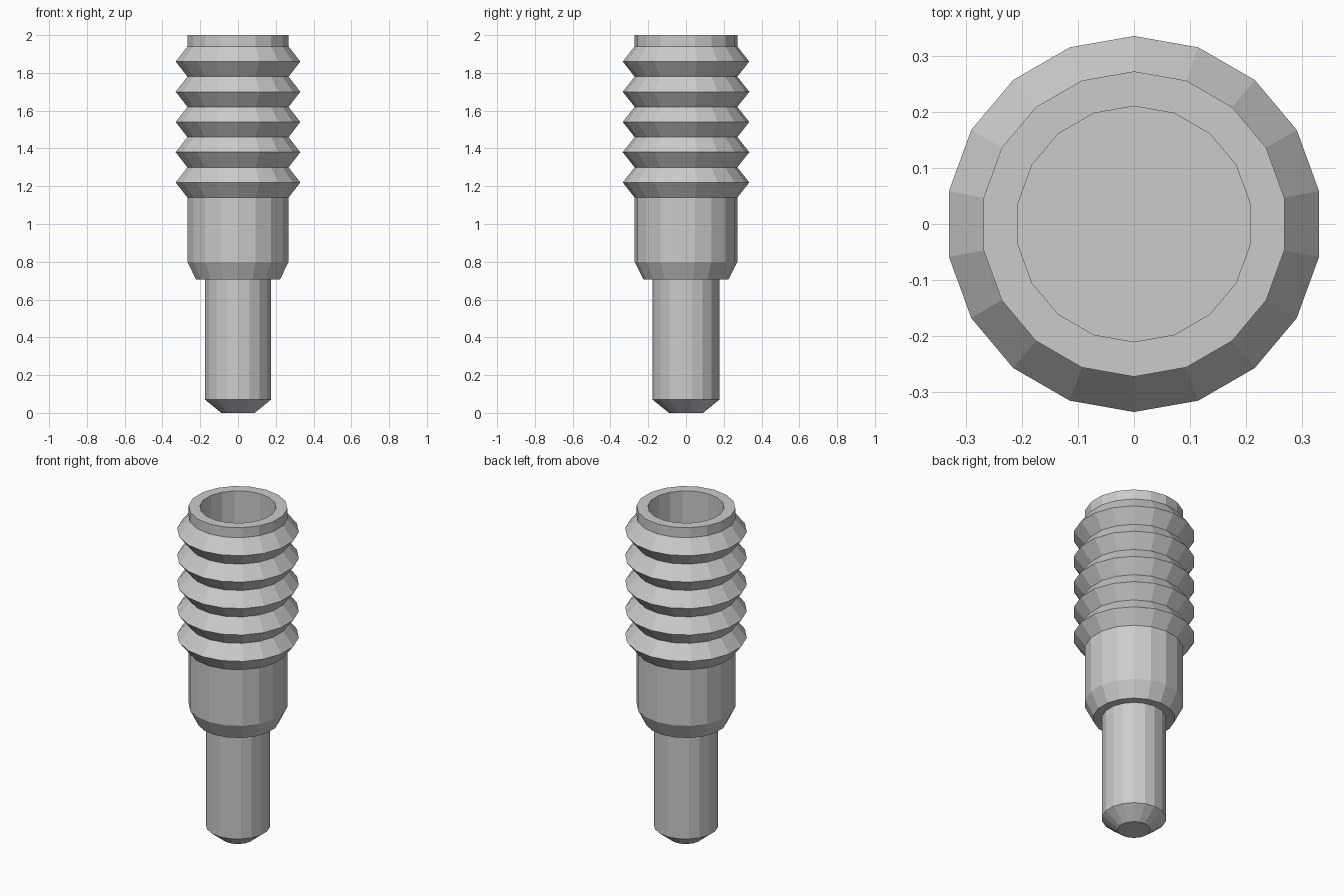
import bpy, bmesh, math

if "Cube" in bpy.data.objects:
    bpy.data.objects.remove(bpy.data.objects["Cube"])

SIDES = 18


def lathe(name, profile, cap_start=False, cap_end=False):
    """Revolve (radius, z) points, with a vertex pointing along +y."""
    bm = bmesh.new()
    rings = []
    for r, z in profile:
        rings.append([bm.verts.new((r * math.sin(2 * math.pi * i / SIDES),
                                    r * math.cos(2 * math.pi * i / SIDES), z))
                      for i in range(SIDES)])
    for a, b in zip(rings, rings[1:]):
        for i in range(SIDES):
            j = (i + 1) % SIDES
            bm.faces.new((a[j], a[i], b[i], b[j]))
    if cap_start:
        bm.faces.new(rings[0])
    if cap_end:
        bm.faces.new(rings[-1][::-1])
    mesh = bpy.data.meshes.new(name)
    bm.to_mesh(mesh)
    bm.free()
    obj = bpy.data.objects.new(name, mesh)
    bpy.context.collection.objects.link(obj)
    return obj


# Lower pin with chamfered tip
lathe("pin", [(0.09, 0), (0.177, 0.07), (0.177, 0.705)], cap_start=True)

# Sleeve: underside lip, tapered collar, straight wall
BODY, RIDGE, BORE = 0.272, 0.335, 0.21
sleeve = [(0.177, 0.705), (0.225, 0.705), (BODY, 0.80), (BODY, 1.14)]
# Five pointed ridges
for k in range(5):
    sleeve += [(RIDGE, 1.22 + 0.16 * k), (BODY, 1.30 + 0.16 * k)]
# Rim and blind bore
sleeve += [(BODY, 2.0), (BORE, 2.0), (BORE, 1.14)]
lathe("ridged_sleeve", sleeve, cap_end=True)
